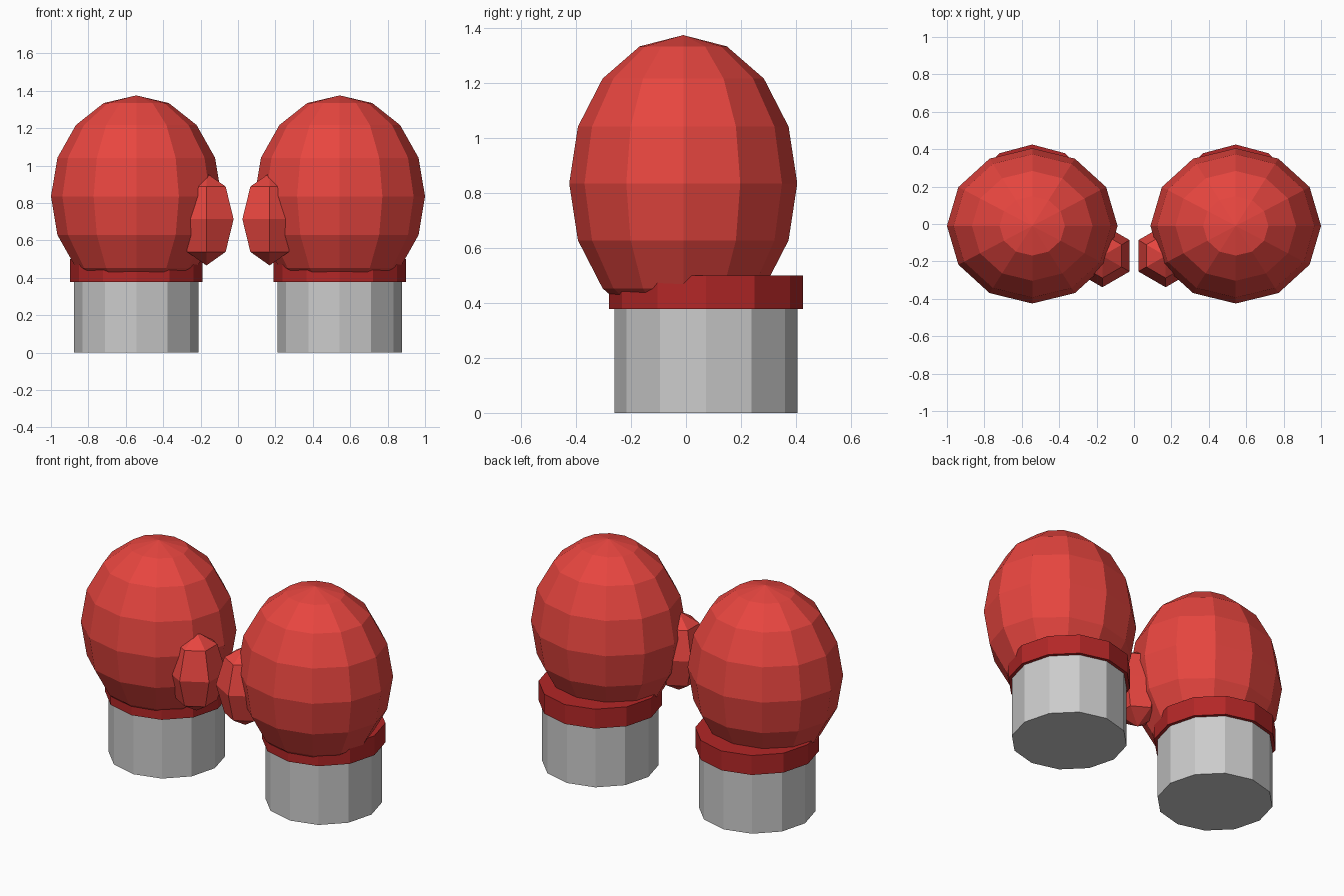
import bpy

if "Cube" in bpy.data.objects:
    bpy.data.objects.remove(bpy.data.objects["Cube"])


def material(name, rgb):
    m = bpy.data.materials.new(name)
    m.diffuse_color = (*rgb, 1)
    m.use_nodes = True
    m.node_tree.nodes["Principled BSDF"].inputs["Base Color"].default_value = m.diffuse_color
    return m


RED = material("red", (0.8, 0.06, 0.05))
DARK_RED = material("dark_red", (0.45, 0.02, 0.02))


def finish(name, mat):
    ob = bpy.context.object
    ob.name = name
    if mat:
        ob.data.materials.append(mat)
    return ob


def ellipsoid(name, segments, rings, loc, radii, mat):
    bpy.ops.mesh.primitive_uv_sphere_add(segments=segments, ring_count=rings, radius=1, location=loc)
    ob = finish(name, mat)
    ob.scale = radii
    return ob


def drum(name, x, y, r, z0, z1, mat=None):
    bpy.ops.mesh.primitive_cylinder_add(vertices=12, radius=r, depth=z1 - z0,
                                        location=(x, y, (z0 + z1) / 2))
    return finish(name, mat)


for side, s in (("left", -1), ("right", 1)):
    x = s * 0.544
    # wrist stub and cuff band, set slightly back
    drum(f"{side}_wrist", x, 0.072, 0.333, 0, 0.41)
    drum(f"{side}_cuff", x, 0.072, 0.353, 0.378, 0.5, DARK_RED)
    # padded fist
    ellipsoid(f"{side}_fist", 12, 8, (x, -0.01, 0.835), (0.456, 0.415, 0.54), RED)
    # thumb on the inner front side
    ellipsoid(f"{side}_thumb", 6, 4, (s * 0.169, -0.17, 0.713), (0.168, 0.168, 0.247), RED)
